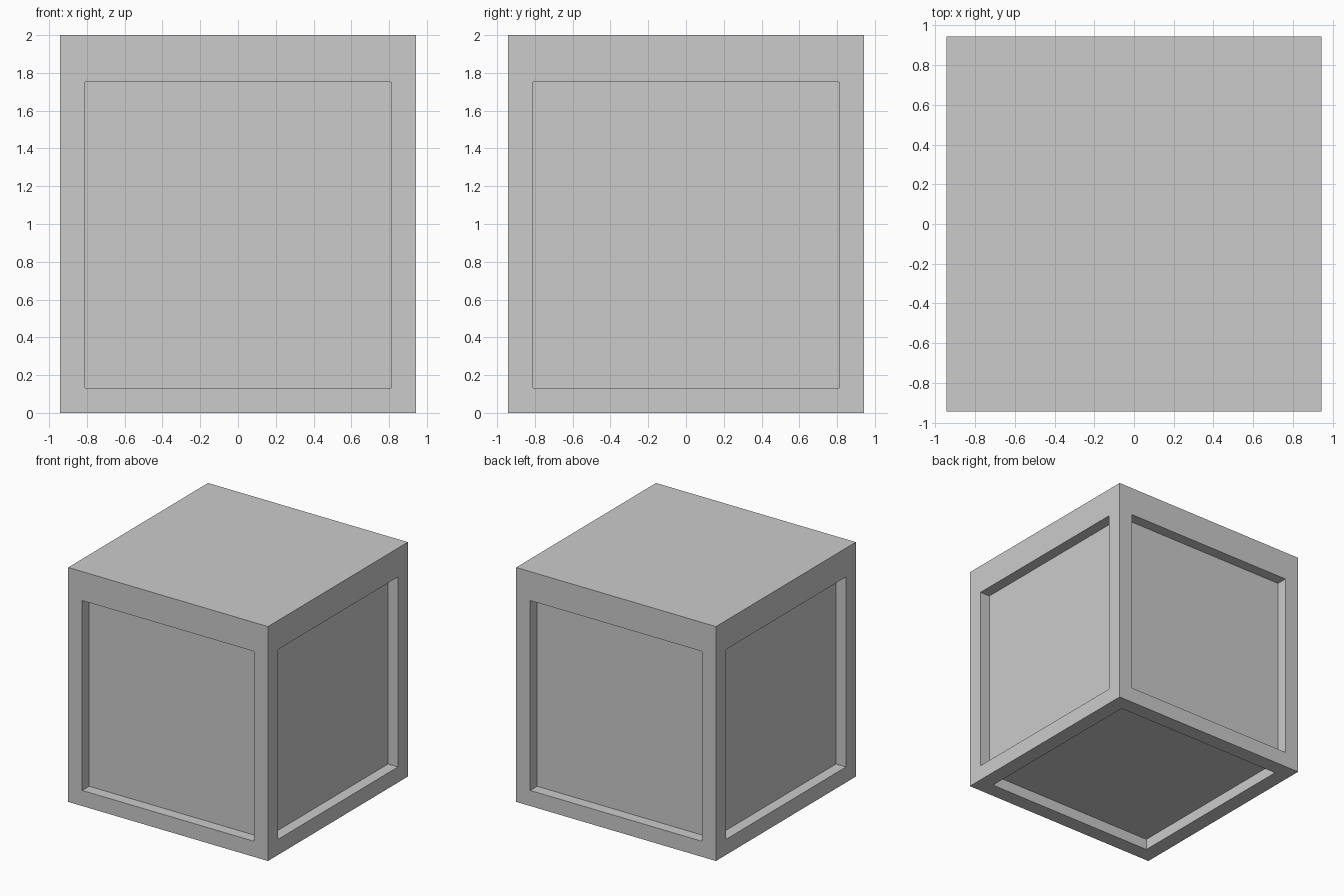
import bpy, bmesh

if "Cube" in bpy.data.objects:
    bpy.data.objects.remove(bpy.data.objects["Cube"])

SIZE = 1.886      # crate width and depth
BORDER = 0.188    # frame width around each panel
DEPTH = 0.094     # panel recess

# Crate body: cube with recessed panels on the four sides and the underside
bm = bmesh.new()
bmesh.ops.create_cube(bm, size=SIZE)
bmesh.ops.translate(bm, verts=bm.verts, vec=(0, 0, SIZE / 2))
bm.normal_update()
panels = [f for f in bm.faces if f.normal.z < 0.5]
for panel in panels:
    normal = panel.normal.copy()
    bmesh.ops.inset_individual(bm, faces=[panel], thickness=BORDER)
    inner = bmesh.ops.extrude_discrete_faces(bm, faces=[panel])["faces"][0]
    bmesh.ops.translate(bm, verts=inner.verts, vec=normal * -DEPTH)

# Solid lid thickness: raise the top face to full height
for v in bm.verts:
    if v.co.z > SIZE - 0.001:
        v.co.z = 2.0
bmesh.ops.recalc_face_normals(bm, faces=bm.faces)

mesh = bpy.data.meshes.new("panelled_crate")
bm.to_mesh(mesh)
bm.free()
bpy.context.collection.objects.link(bpy.data.objects.new("panelled_crate", mesh))
